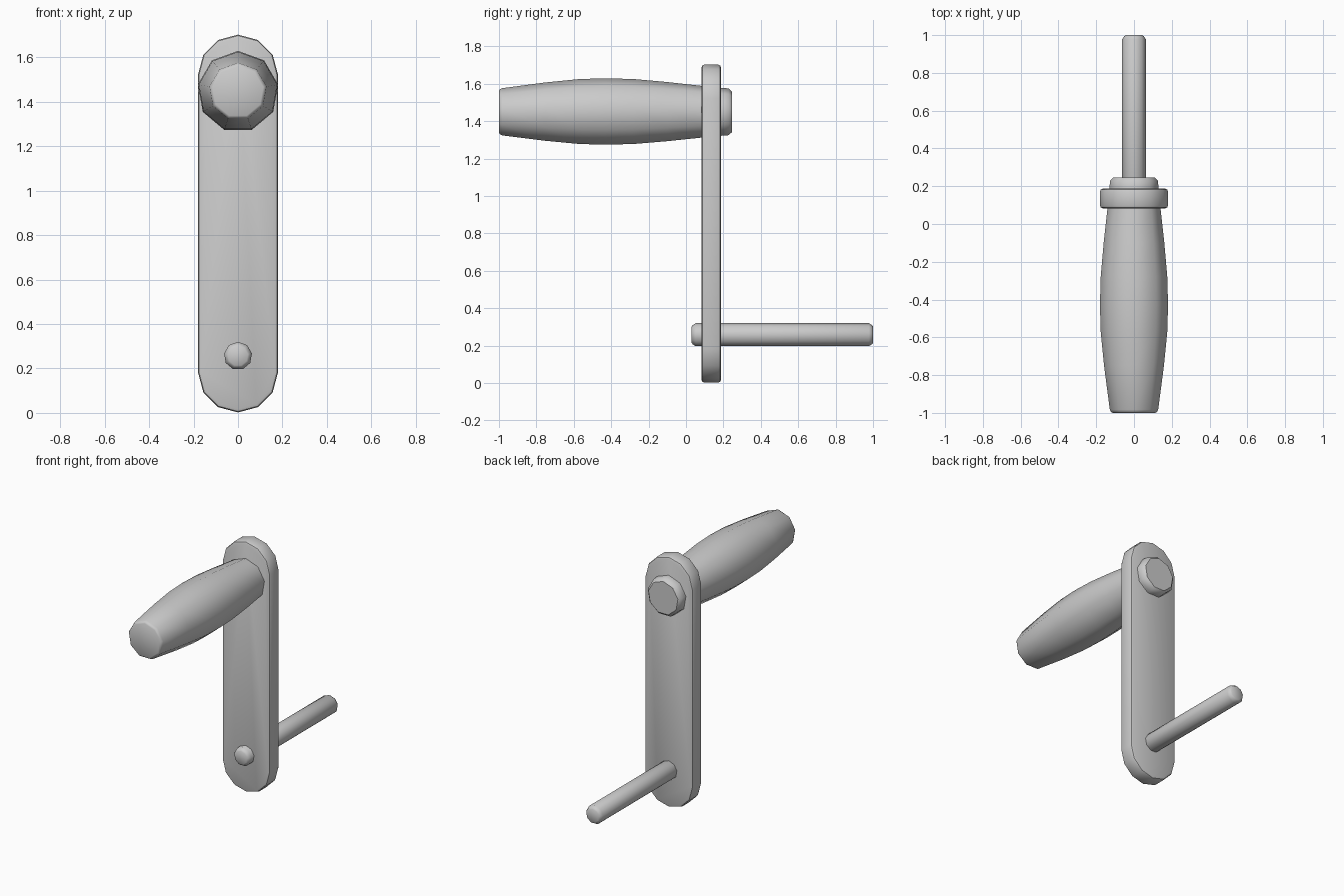
import bpy, bmesh
from math import sin, cos, pi, radians

if "Cube" in bpy.data.objects:
    bpy.data.objects.remove(bpy.data.objects["Cube"])


def finish(name, bm, angle):
    bmesh.ops.recalc_face_normals(bm, faces=bm.faces)
    mesh = bpy.data.meshes.new(name)
    bm.to_mesh(mesh)
    bm.free()
    obj = bpy.data.objects.new(name, mesh)
    bpy.context.collection.objects.link(obj)
    bpy.ops.object.select_all(action='DESELECT')
    obj.select_set(True)
    bpy.context.view_layer.objects.active = obj
    bpy.ops.object.shade_smooth_by_angle(angle=radians(angle))
    return obj


def turned(name, profile, z, sides=9):
    """Capped solid turned around the y direction at height z; profile is (y, radius)."""
    bm = bmesh.new()
    rings = [[bm.verts.new((r * sin(2 * pi * i / sides), y, z + r * cos(2 * pi * i / sides)))
              for i in range(sides)] for y, r in profile]
    for a, b in zip(rings, rings[1:]):
        for i in range(sides):
            j = (i + 1) % sides
            bm.faces.new((a[i], a[j], b[j], b[i]))
    bm.faces.new(rings[0])
    bm.faces.new(rings[-1])
    return finish(name, bm, 42)


# Crank arm: flat bar with rounded ends and softened rims
R, LOW, HIGH = 0.18, 0.182, 1.522
bm = bmesh.new()
outline = [(R * cos(i * pi / 6), HIGH + R * sin(i * pi / 6)) for i in range(7)]
outline += [(-R * cos(i * pi / 6), LOW - R * sin(i * pi / 6)) for i in range(7)]
face = bm.faces.new([bm.verts.new((x, 0.083, z)) for x, z in outline])
ext = bmesh.ops.extrude_face_region(bm, geom=[face])
bmesh.ops.translate(bm, vec=(0, 0.104, 0),
                    verts=[g for g in ext['geom'] if isinstance(g, bmesh.types.BMVert)])
rims = [e for e in bm.edges if abs(e.verts[0].co.y - e.verts[1].co.y) < 1e-5]
bmesh.ops.bevel(bm, geom=rims, offset=0.015, segments=2, profile=0.5, affect='EDGES')
finish("crank_arm", bm, 40)

# Barrel-shaped grip, passing through the arm to a short end cap
turned("grip", [(-1.0, 0.115), (-0.995, 0.124), (-0.983, 0.13), (-0.75, 0.161),
                (-0.57, 0.179), (-0.43, 0.183), (-0.28, 0.179), (-0.1, 0.163),
                (0.08, 0.143), (0.2, 0.131), (0.228, 0.129), (0.245, 0.112)], 1.446)

# Drive shaft with chamfered ends
turned("shaft", [(0.03, 0.045), (0.036, 0.053), (0.052, 0.0635),
                 (0.978, 0.0635), (0.994, 0.053), (1.0, 0.045)], 0.2565)
